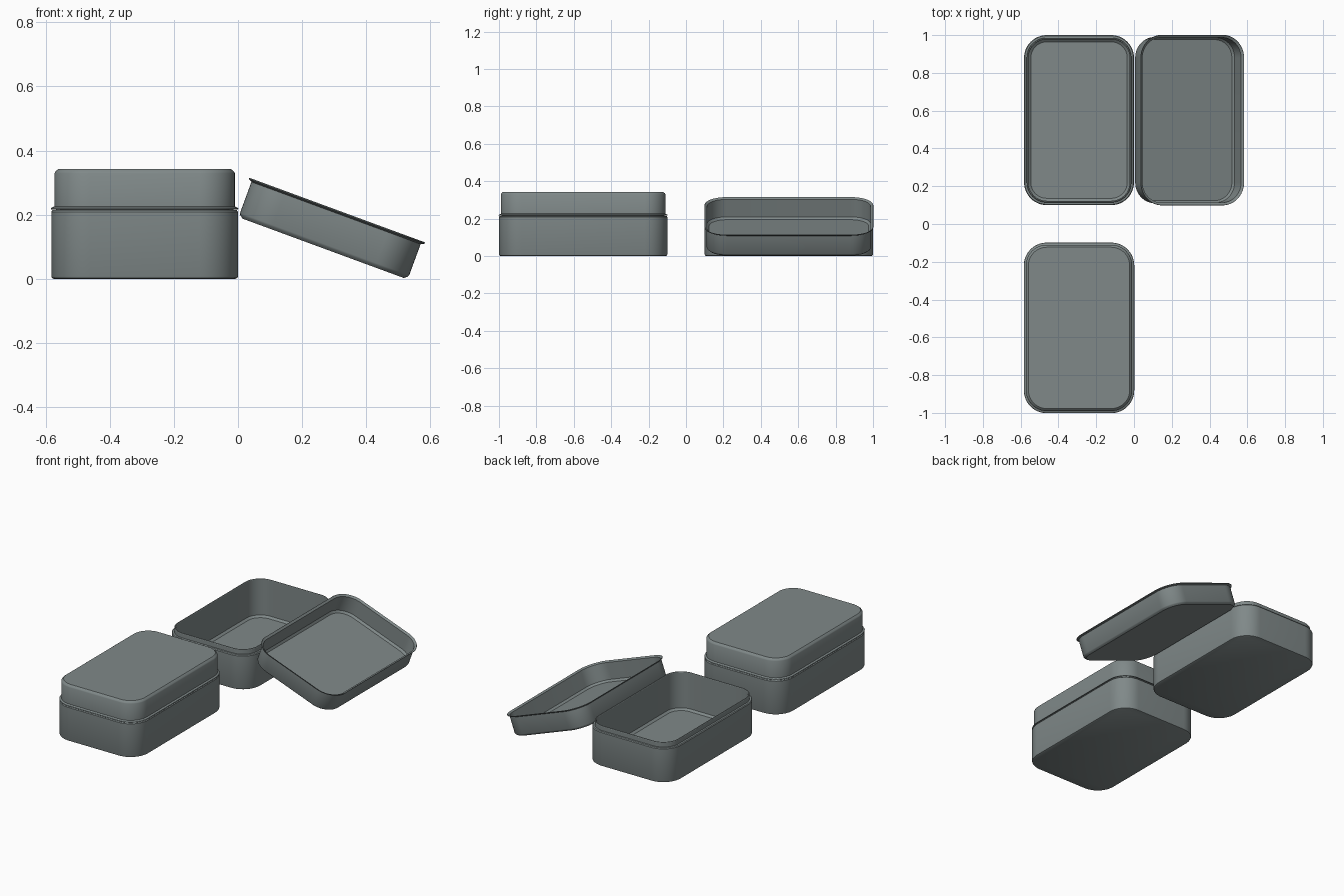
import bpy, bmesh, math
from mathutils import Matrix

if "Cube" in bpy.data.objects:
    bpy.data.objects.remove(bpy.data.objects["Cube"])

HX, HY, R = 0.291, 0.45, 0.12     # half sizes and corner radius of the tin
SEG = 12                          # segments per rounded corner

metal = bpy.data.materials.new("grey_metal")
metal.diffuse_color = (0.215, 0.25, 0.25, 1)
metal.use_nodes = True
metal.node_tree.nodes["Principled BSDF"].inputs["Base Color"].default_value = metal.diffuse_color


def ring(bm, inset, z):
    """Rounded rectangle loop, pulled inward by inset."""
    r = R - inset
    verts = []
    for k, (sx, sy) in enumerate(((1, 1), (-1, 1), (-1, -1), (1, -1))):
        for i in range(SEG + 1):
            a = math.pi / 2 * (k + i / SEG)
            verts.append(bm.verts.new((sx * (HX - R) + r * math.cos(a),
                                       sy * (HY - R) + r * math.sin(a), z)))
    return verts


def shell(name, profile, matrix):
    """Loft rings along an (inset, z) profile and cap both ends."""
    bm = bmesh.new()
    rings = [ring(bm, *p) for p in profile]
    for a, b in zip(rings, rings[1:]):
        n = len(a)
        for i in range(n):
            bm.faces.new((a[i], a[(i + 1) % n], b[(i + 1) % n], b[i]))
    bm.faces.new(rings[0])
    bm.faces.new(rings[-1])
    bmesh.ops.recalc_face_normals(bm, faces=bm.faces)
    me = bpy.data.meshes.new(name)
    bm.to_mesh(me)
    bm.free()
    me.materials.append(metal)
    ob = bpy.data.objects.new(name, me)
    bpy.context.collection.objects.link(ob)
    ob.matrix_world = matrix
    bpy.ops.object.select_all(action='DESELECT')
    ob.select_set(True)
    bpy.context.view_layer.objects.active = ob
    bpy.ops.object.shade_smooth_by_angle(angle=math.radians(30))
    return ob


# Base: outer wall, shoulder ledge, raised neck, inner wall, floor
base = [(0.008, 0), (0.002, 0.003), (0, 0.008), (0, 0.209), (0.004, 0.214),
        (0.014, 0.215), (0.014, 0.24), (0.016, 0.243), (0.021, 0.243),
        (0.023, 0.24), (0.023, 0.02), (0.036, 0.009)]

# Lid (opening at z = 0, closed side up): flared lip and chamfered top
lid = [(0.024, 0.128 - 0.008), (0.013, 0.108), (0.013, 0.008), (0.003, 0.003),
       (0, 0), (-0.0015, 0.002), (0, 0.005), (0.01, 0.010), (0.01, 0.113),
       (0.013, 0.119), (0.023, 0.127)]

T = Matrix.Translation
shell("closed_tin_base", base, T((-HX, -0.55, 0)))
shell("closed_tin_lid", lid, T((-HX, -0.55, 0.216)))
shell("open_tin_base", base, T((-HX, 0.55, 0)))

# Open lid: flipped over and leaning from the base edge to the ground
shell("open_tin_lid", lid,
      T((0.309, 0.55, 0.2145)) @ Matrix.Rotation(math.radians(180 + 20.2), 4, 'Y'))
